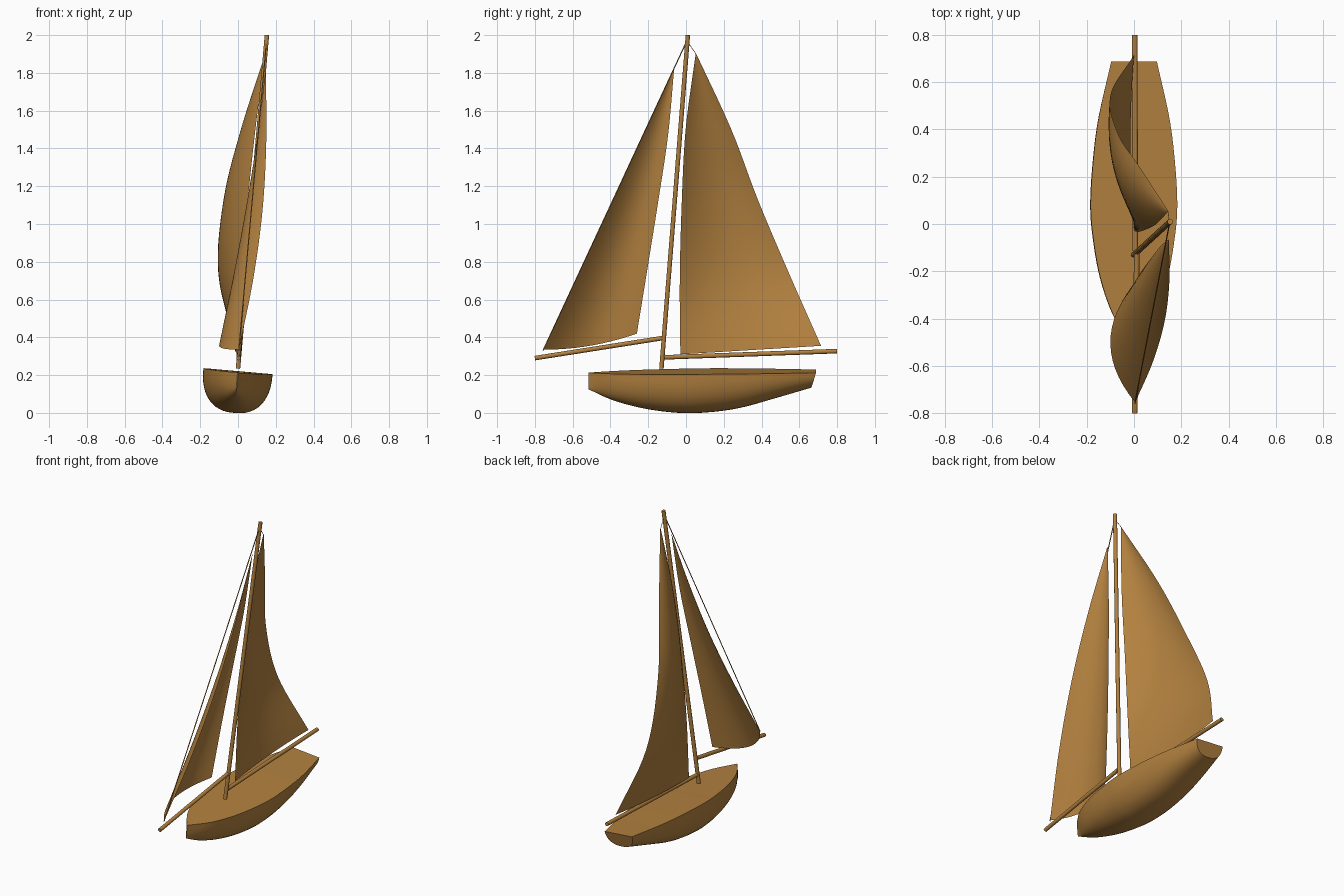
import bpy, bmesh
from math import sin, cos, pi, radians
from mathutils import Vector, Matrix

if "Cube" in bpy.data.objects:
    bpy.data.objects.remove(bpy.data.objects["Cube"])

wood = bpy.data.materials.new("wood")
wood.diffuse_color = (0.45, 0.22, 0.05, 1)
wood.use_nodes = True
wood.node_tree.nodes["Principled BSDF"].inputs["Base Color"].default_value = wood.diffuse_color


def finish(bm, name, angle=40):
    me = bpy.data.meshes.new(name)
    bm.to_mesh(me)
    bm.free()
    ob = bpy.data.objects.new(name, me)
    bpy.context.collection.objects.link(ob)
    me.materials.append(wood)
    bpy.ops.object.select_all(action='DESELECT')
    ob.select_set(True)
    bpy.context.view_layer.objects.active = ob
    bpy.ops.object.shade_smooth_by_angle(angle=radians(angle))
    return ob


def spline(pts, u):
    """Smooth curve through evenly spaced control points, u in 0..1."""
    p = [Vector(q) for q in pts]
    p = [2 * p[0] - p[1]] + p + [2 * p[-1] - p[-2]]
    n = len(pts) - 1
    i = min(int(u * n), n - 1)
    t = u * n - i
    a, b, c, d = p[i:i + 4]
    return 0.5 * (2 * b + (c - a) * t + (2 * a - 5 * b + 4 * c - d) * t ** 2
                  + (3 * b - a - 3 * c + d) * t ** 3)


def skin(bm, rows):
    """Join rows of vertices with quads."""
    for r, s in zip(rows, rows[1:]):
        for j in range(len(r) - 1):
            bm.faces.new((r[j], r[j + 1], s[j + 1], s[j]))


def pole(name, a, b, r, sides=12):
    a, b = Vector(a), Vector(b)
    bm = bmesh.new()
    rot = (b - a).to_track_quat('Z', 'Y').to_matrix().to_4x4()
    bmesh.ops.create_cone(bm, cap_ends=True, segments=sides, radius1=r, radius2=r,
                          depth=(b - a).length,
                          matrix=Matrix.Translation((a + b) / 2) @ rot)
    return finish(bm, name)


def sail(name, luff, leech, belly, sag=0.0, nv=28, nt=14):
    bm = bmesh.new()
    rows = []
    for i in range(nv + 1):
        v = i / nv
        a, b = spline(luff, v), spline(leech, v)
        row = []
        for j in range(nt + 1):
            t = j / nt
            bulge = 4 * t * (1 - t)
            row.append(bm.verts.new(a.lerp(b, t)
                       - Vector((belly(v) * bulge, 0, sag * (1 - v) ** 4 * bulge))))
        rows.append(row)
    skin(bm, rows)
    return finish(bm, name)


# Hull: stations of (half width, y, keel height, deck height), stem to transom
stations = [(0.002, -0.517, 0.125, 0.213), (0.085, -0.39, 0.068, 0.214),
            (0.142, -0.23, 0.025, 0.216), (0.173, -0.06, 0.002, 0.218),
            (0.184, 0.08, 0.001, 0.22), (0.174, 0.26, 0.022, 0.221),
            (0.150, 0.45, 0.070, 0.221), (0.097, 0.688, 0.134, 0.221)]
stations = [(w, y, z) for w, y, z, d in stations], [(d, 0, 0) for w, y, z, d in stations]
bm = bmesh.new()
rows = []
NU, NS = 35, 24
for i in range(NU + 1):
    u = i / NU
    w, y, keel = spline(stations[0], u)
    deck = spline(stations[1], u).x
    w = max(w, 0.002)
    rake = 0.025 * max(0, (u - 0.8) / 0.2)
    row = []
    for j in range(NS + 1):
        th = pi * j / NS
        c, s = cos(th), max(sin(th), 0)
        if j == NS:
            s = 0
        x = w * (abs(c) ** 0.83) * (1 if c > 0 else -1)
        sd = s ** 0.83
        row.append(bm.verts.new((x, y - rake * sd, deck - (deck - keel) * sd)))
    rows.append(row)
skin(bm, rows)
# deck, stem and transom
for r, s in zip(rows, rows[1:]):
    bm.faces.new((r[0], s[0], s[-1], r[-1]))
bm.faces.new(rows[0])
bm.faces.new(rows[-1])
bmesh.ops.recalc_face_normals(bm, faces=bm.faces)
# heel the hull over
bmesh.ops.rotate(bm, verts=bm.verts, cent=(0, 0, 0.22),
                 matrix=Matrix.Rotation(radians(5), 3, 'Y'))
finish(bm, "hull", 35)

# Spars
pole("mast", (0.0, -0.13, 0.235), (0.153, 0.01, 2.0), 0.012)
pole("main_boom", (0.005, -0.115, 0.294), (0.003, 0.8, 0.327), 0.012)
pole("jib_boom", (0.003, -0.8, 0.29), (0.012, -0.125, 0.396), 0.012)

# Sails
sail("mainsail",
     [(0, -0.03, 0.31), (0.02, -0.033, 0.70), (0.05, -0.023, 1.10),
      (0.092, -0.002, 1.50), (0.143, 0.051, 1.90)],
     [(0, 0.715, 0.355), (-0.1, 0.545, 0.74), (-0.067, 0.38, 1.13),
      (0.025, 0.24, 1.50), (0.145, 0.055, 1.90)],
     lambda v: 0.015 * (1 - v) + 0.045 * sin(pi * v))
sail("jib",
     [(0.005, -0.755, 0.335), (0.08, -0.583, 0.705), (0.13, -0.41, 1.075),
      (0.15, -0.237, 1.45), (0.147, -0.065, 1.82)],
     [(-0.005, -0.26, 0.42), (0.03, -0.203, 0.77), (0.07, -0.147, 1.12),
      (0.112, -0.095, 1.47), (0.147, -0.063, 1.82)],
     lambda v: 0.1 * (1 - v), sag=0.022)

# Stay and halyard lines
pole("forestay", (0.004, -0.757, 0.33), (0.15, 0.0, 1.96), 0.003, 6)
pole("halyard", (0.144, 0.053, 1.90), (0.15, 0.008, 1.965), 0.0015, 6)
